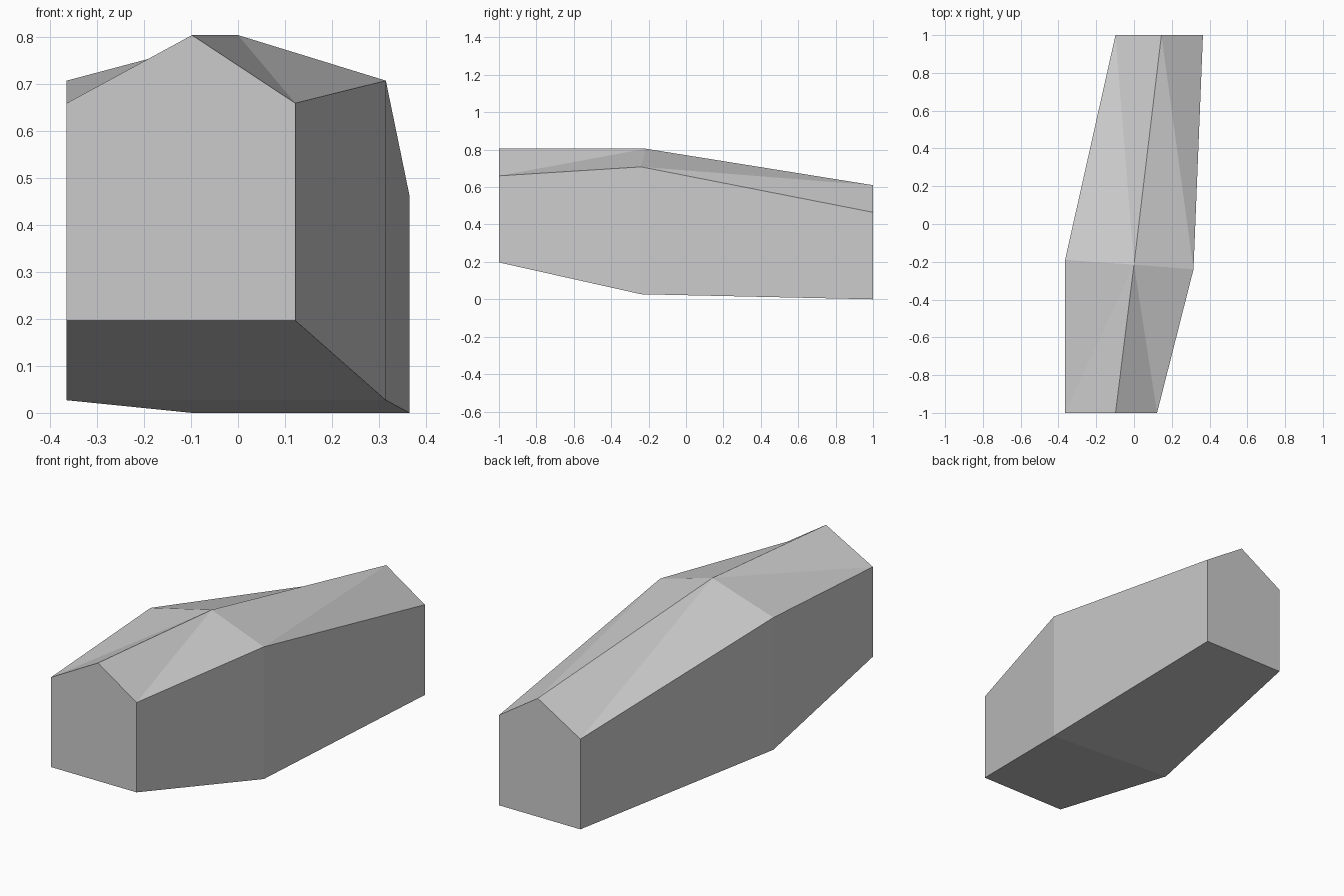
import bpy
import bmesh

if "Cube" in bpy.data.objects:
    bpy.data.objects.remove(bpy.data.objects["Cube"])

# One plain grey for the whole building
grey = bpy.data.materials.new("light_grey")
grey.diffuse_color = (0.6, 0.6, 0.6, 1)
grey.use_nodes = True
grey.node_tree.nodes["Principled BSDF"].inputs["Base Color"].default_value = grey.diffuse_color


def section(bm, left, right, ridge, floor, eave):
    """House profile: left foot, right foot, right eave, ridge, left eave."""
    (lx, ly), (rx, ry), (tx, ty, tz) = left, right, ridge
    pts = [(lx, ly, floor), (rx, ry, floor), (rx, ry, eave), (tx, ty, tz), (lx, ly, eave)]
    return [bm.verts.new(p) for p in pts]


bm = bmesh.new()

# Three gabled cross sections: front end, bend, back end
front = section(bm, (-0.365, -1), (0.122, -1), (-0.098, -1, 0.805), 0.197, 0.66)
bend = section(bm, (-0.365, -0.19), (0.315, -0.24), (0.0, -0.215, 0.805), 0.027, 0.708)
back = section(bm, (-0.098, 1), (0.365, 1), (0.145, 1, 0.61), 0.0, 0.465)

# Floor and walls of both halves
for a, b in ((front, bend), (bend, back)):
    for i, j in ((0, 1), (1, 2), (4, 0)):
        bm.faces.new((a[i], a[j], b[j], b[i]))

# Roof slopes, folded along their diagonals
for a, b, c, d in (
    (front[2], front[3], bend[3], bend[2]),
    (front[4], front[3], bend[3], bend[4]),
    (bend[2], bend[3], back[3], back[2]),
    (back[4], back[3], bend[3], bend[4]),
):
    # right back slope folds from the bend eave to the back ridge
    if a is bend[2]:
        bm.faces.new((a, b, c))
        bm.faces.new((a, c, d))
    else:
        bm.faces.new((a, b, c))
        bm.faces.new((a, c, d))

# Gable ends
bm.faces.new(front)
bm.faces.new(back)
bmesh.ops.recalc_face_normals(bm, faces=bm.faces)

mesh = bpy.data.meshes.new("bent_gabled_house")
bm.to_mesh(mesh)
bm.free()
mesh.materials.append(grey)
house = bpy.data.objects.new("bent_gabled_house", mesh)
bpy.context.collection.objects.link(house)
